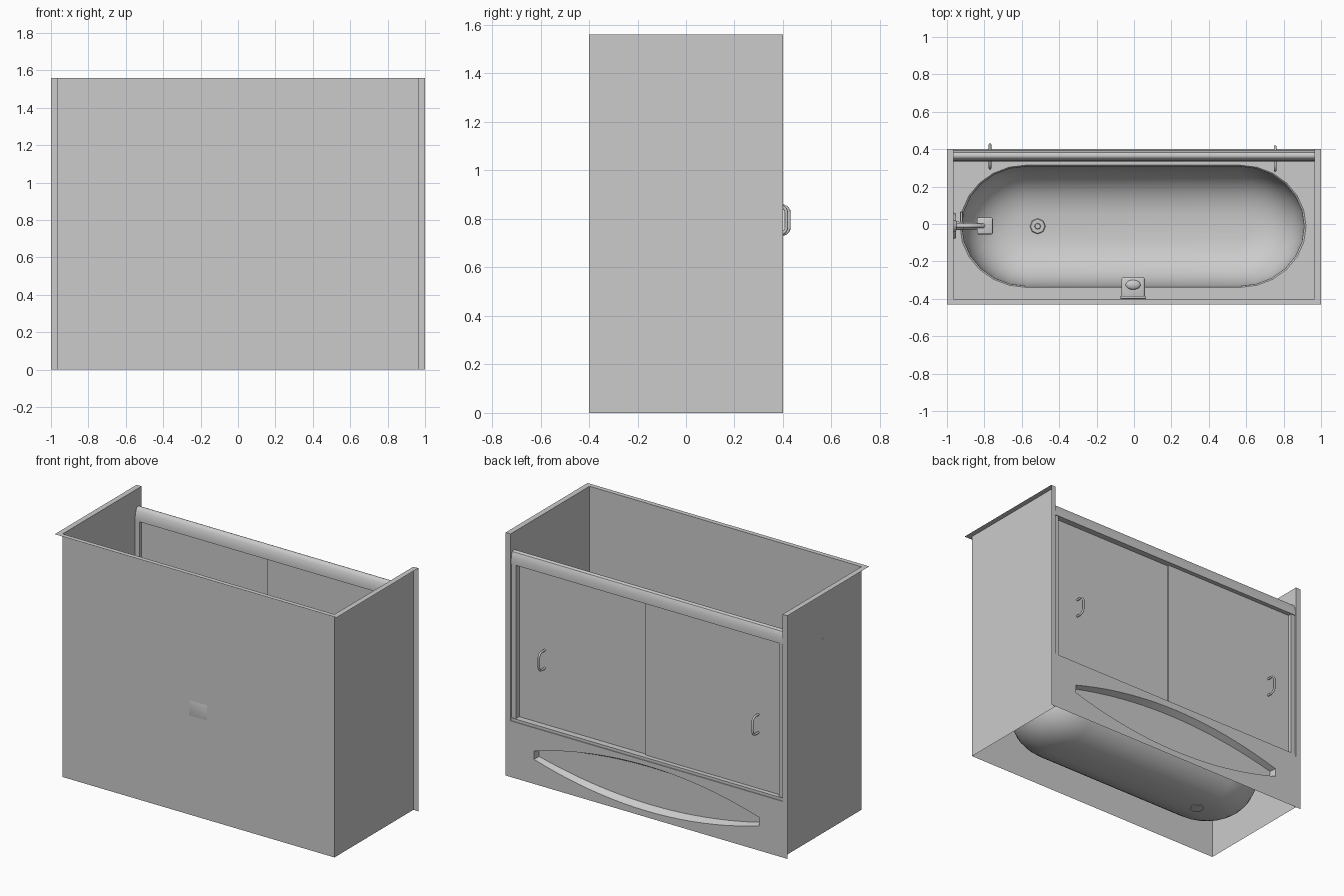
import bpy, bmesh, math
from mathutils import Vector

if "Cube" in bpy.data.objects:
    bpy.data.objects.remove(bpy.data.objects["Cube"])

W, YF, YB, H, DECK = 0.965, 0.40, -0.40, 1.56, 0.36


def finish(bm, name, smooth=True, recalc=True):
    if recalc:
        bmesh.ops.recalc_face_normals(bm, faces=bm.faces[:])
    me = bpy.data.meshes.new(name)
    bm.to_mesh(me)
    bm.free()
    ob = bpy.data.objects.new(name, me)
    bpy.context.collection.objects.link(ob)
    if smooth:
        bpy.ops.object.select_all(action='DESELECT')
        ob.select_set(True)
        bpy.context.view_layer.objects.active = ob
        bpy.ops.object.shade_smooth_by_angle(angle=math.radians(35))
    return ob


def box(name, x0, x1, y0, y1, z0, z1, bevel=0):
    bm = bmesh.new()
    bmesh.ops.create_cube(bm, size=1)
    for v in bm.verts:
        v.co = ((x0 + x1) / 2 + v.co.x * (x1 - x0), (y0 + y1) / 2 + v.co.y * (y1 - y0),
                (z0 + z1) / 2 + v.co.z * (z1 - z0))
    if bevel:
        bmesh.ops.bevel(bm, geom=bm.edges[:], offset=bevel, segments=3, profile=0.5, affect='EDGES')
    return finish(bm, name)


def ring(bm, pts):
    vs = [bm.verts.new(p) for p in pts]
    return vs, [bm.edges.new((vs[i], vs[(i + 1) % len(vs)])) for i in range(len(vs))]


def bridge(bm, a, b):
    for i in range(len(a)):
        j = (i + 1) % len(a)
        bm.faces.new((a[i], a[j], b[j], b[i]))


def tube(name, pts, r, closed=False):
    cu = bpy.data.curves.new(name, 'CURVE')
    cu.dimensions = '3D'
    cu.bevel_depth, cu.bevel_resolution, cu.use_fill_caps = r, 2, True
    sp = cu.splines.new('POLY')
    sp.points.add(len(pts) - 1)
    for p, c in zip(sp.points, pts):
        p.co = (*c, 1)
    sp.use_cyclic_u = closed
    ob = bpy.data.objects.new(name, cu)
    bpy.context.collection.objects.link(ob)
    bpy.ops.object.select_all(action='DESELECT')
    ob.select_set(True)
    bpy.context.view_layer.objects.active = ob
    bpy.ops.object.convert(target='MESH')
    bpy.ops.object.shade_smooth_by_angle(angle=math.radians(50))


def cylinder(name, loc, r1, r2, depth, axis, seg=16):
    bm = bmesh.new()
    bmesh.ops.create_cone(bm, cap_ends=True, segments=seg, radius1=r1, radius2=r2, depth=depth)
    q = Vector((0, 0, 1)).rotation_difference(Vector(axis))
    for v in bm.verts:
        v.co = q @ v.co + Vector(loc)
    return finish(bm, name)


# Surround: three sheet walls with a thin outward flange on top and at the front edges
def strip(bm, path):
    lo = [bm.verts.new((x, y, 0)) for x, y in path]
    hi = [bm.verts.new((x, y, H)) for x, y in path]
    for i in range(len(path) - 1):
        bm.faces.new((lo[i], lo[i + 1], hi[i + 1], hi[i]))
    return hi


bm = bmesh.new()
hi = strip(bm, [(-1, YF), (-W, YF), (-W, YB), (W, YB), (W, YF), (1, YF)])
ol, orr = bm.verts.new((-1, -0.43, H)), bm.verts.new((1, -0.43, H))
bm.faces.new((hi[0], hi[1], hi[2], ol))
bm.faces.new((ol, hi[2], hi[3], orr))
bm.faces.new((orr, hi[3], hi[4], hi[5]))
finish(bm, "surround_walls", smooth=False)


# Tub: deck with an oval opening and a rounded bowl
def oval(end, half, straight, z, n=12):
    pts = []
    for side in (1, -1):
        for i in range(n + 1):
            a = -math.pi / 2 + math.pi * i / n
            pts.append((side * (straight + end * math.cos(a)) - 0.005,
                        side * half * math.sin(a) - 0.012, z))
    return pts


bm = bmesh.new()
_, e_out = ring(bm, [(-W, YB, DECK), (W, YB, DECK), (W, YF, DECK), (-W, YF, DECK)])
prev, e_in = ring(bm, oval(0.355, 0.327, 0.57, DECK))
bmesh.ops.triangle_fill(bm, edges=e_out + e_in, use_beauty=True, normal=(0, 0, 1))
K = 12
for k in range(K):
    t = math.pi / 2 * k / K
    c, s = math.cos(t) ** 0.8, math.sin(t) ** 0.8
    cur, _ = ring(bm, oval(0.345 * c, 0.32 * c, 0.57, DECK - 0.008 - 0.342 * s))
    bridge(bm, prev, cur)
    prev = cur
bm.faces.new(prev)
finish(bm, "bathtub")


# Front apron with a sunken lens-shaped panel
def lens(length, tip, bulge, y, n=20):
    us = [-1 + 2 * i / n for i in range(n + 1)]
    top = [(u * length, y, 0.185 + tip + bulge * (1 - u * u)) for u in us]
    return top + [(x, y, 0.37 - z) for x, y, z in reversed(top)]


bm = bmesh.new()
_, e_out = ring(bm, [(-W, YF, 0), (W, YF, 0), (W, YF, DECK), (-W, YF, DECK)])
a, e_in = ring(bm, lens(0.80, 0.027, 0.118, YF))
bmesh.ops.triangle_fill(bm, edges=e_out + e_in, use_beauty=True, normal=(0, 1, 0))
b, _ = ring(bm, lens(0.79, 0.022, 0.098, YF - 0.04))
bridge(bm, a, b)
bm.faces.new(b)
finish(bm, "apron")

# Door frame: shaped header rail, bottom track, side jambs
prof = [(0.335, 1.365), (0.335, 1.385), (0.338, 1.405), (0.344, 1.425), (0.352, 1.44), (0.36, 1.445),
        (0.372, 1.445), (0.382, 1.44), (0.389, 1.425), (0.393, 1.405), (0.395, 1.385), (0.395, 1.365)]
bm = bmesh.new()
l, _ = ring(bm, [(-W, y, z) for y, z in prof])
r, _ = ring(bm, [(W, y, z) for y, z in prof])
bridge(bm, l, r)
bm.faces.new(l)
bm.faces.new(r)
finish(bm, "header_rail")
box("bottom_track", -W, W, 0.335, 0.395, DECK, 0.378)
for side, x in (("left", -W), ("right", W - 0.03)):
    box(side + "_jamb", x, x + 0.03, 0.335, 0.39, 0.378, 1.365)

# Two sliding doors, each with a looped handle passing through to both sides
for side, x0, x1, y, hx in (("left", -W + 0.005, 0.03, 0.361, -0.77),
                            ("right", -0.035, W - 0.005, 0.35, 0.755)):
    box(side + "_door", x0, x1, y - 0.005, y + 0.005, 0.378, 1.37)
    loop = []
    for cy, cz, a0 in ((1, 1, 0), (-1, 1, 90), (-1, -1, 180), (1, -1, 270)):
        for i in range(6):
            a = math.radians(a0 + 18 * i)
            loop.append((hx, y + cy * 0.035 + 0.029 * math.cos(a), 0.795 + cz * 0.029 + 0.029 * math.sin(a)))
    tube(side + "_door_handle", loop, 0.007, True)

# Drain
cylinder("drain", (-0.515, -0.012, 0.013), 0.045, 0.038, 0.012, (0, 0, 1), 8)
cylinder("drain_plug", (-0.515, -0.012, 0.022), 0.018, 0.014, 0.012, (0, 0, 1), 8)

# Soap dish on the back wall
box("soap_dish_plate", -0.075, 0.065, YB, YB + 0.015, 0.63, 0.74, 0.006)
box("soap_dish_tray", -0.068, 0.058, YB, -0.285, 0.635, 0.665, 0.012)
bm = bmesh.new()
bmesh.ops.create_uvsphere(bm, u_segments=16, v_segments=8, radius=1)
for v in bm.verts:
    v.co = (v.co.x * 0.04 - 0.005, v.co.y * 0.026 - 0.325, v.co.z * 0.014 + 0.672)
finish(bm, "soap_bar")

# Shower head, mixer and spout on the left wall
cylinder("arm_flange", (-W + 0.008, -0.01, 1.24), 0.035, 0.025, 0.016, (1, 0, 0))
tube("shower_arm", [(-W, -0.01, 1.24), (-0.90, -0.01, 1.245), (-0.85, -0.01, 1.235), (-0.805, -0.01, 1.195)], 0.012)
box("shower_head", -0.84, -0.755, -0.055, 0.035, 1.165, 1.195, 0.008)
cylinder("mixer_plate", (-W + 0.006, -0.01, 0.68), 0.072, 0.066, 0.012, (1, 0, 0), 24)
cylinder("mixer_knob", (-0.935, -0.01, 0.68), 0.024, 0.02, 0.045, (1, 0, 0))
tube("mixer_lever", [(-0.922, -0.01, 0.68), (-0.922, 0.065, 0.69)], 0.007)
tube("spout", [(-W, -0.01, 0.50), (-0.88, -0.01, 0.50), (-0.845, -0.01, 0.49), (-0.835, -0.01, 0.465)], 0.02)
